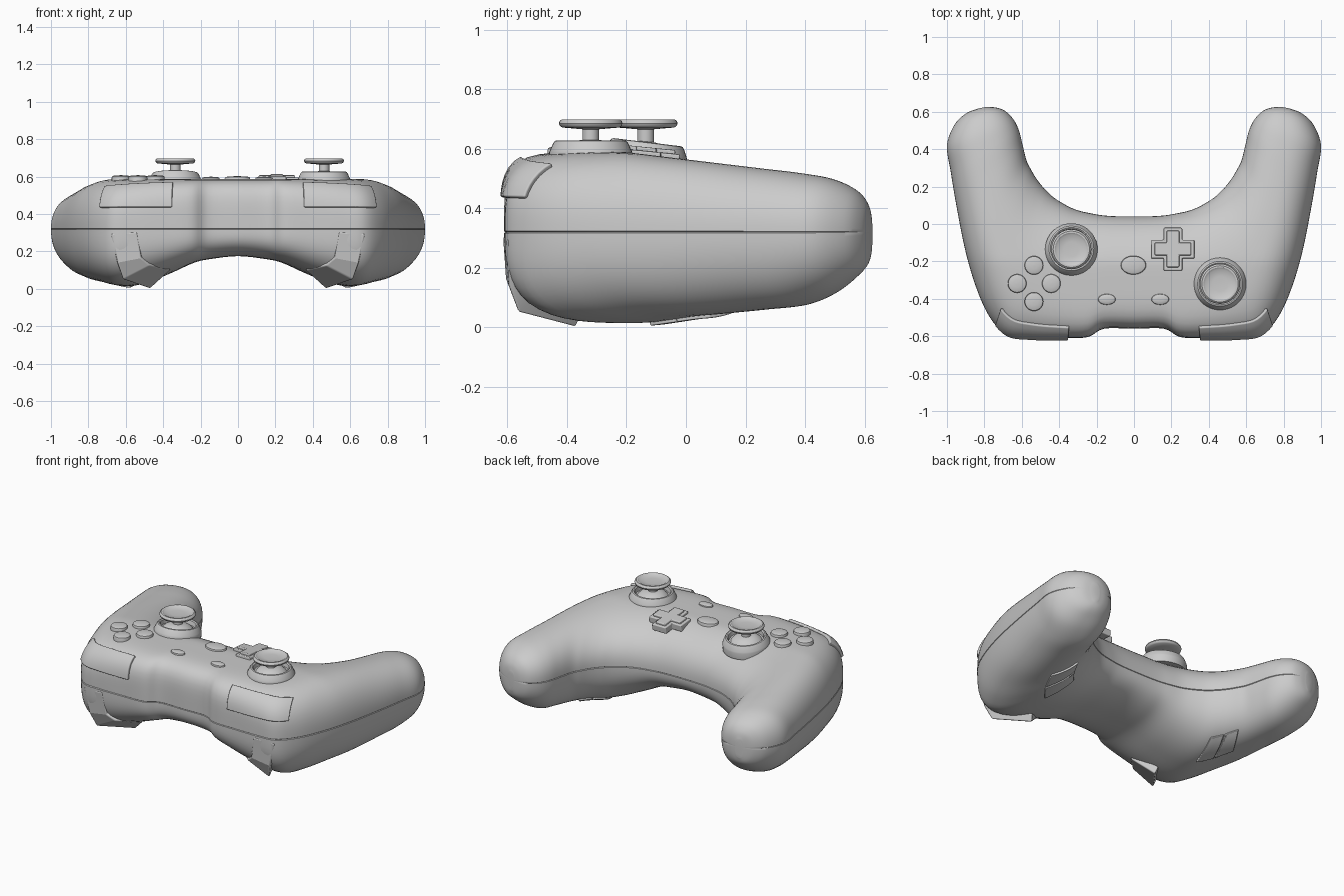
import bpy, bmesh, math
from mathutils import Vector, Matrix

if "Cube" in bpy.data.objects:
    bpy.data.objects.remove(bpy.data.objects["Cube"])

SEAM = 0.32

# Right-half stations: outer x,y / inner x,y / top scale / bottom z / outer squareness
HALF = [
    (0.00, -.56, 0.00, .040, 1.0, .175, 5), (0.16, -.56, 0.13, .043, 1.0, .16, 5),
    (0.25, -.605, .22, .055, 1.0, .14, 5), (0.40, -.61, .32, .080, 1.0, .085, 4.5),
    (0.56, -.61, .42, .135, 1.0, .035, 3.8), (0.68, -.595, .48, .19, 1.0, .015, 3.2),
    (0.77, -.50, .52, .24, 1.0, .022, 2.7), (0.84, -.35, .55, .29, 1.0, .035, 2.4),
    (0.90, -.15, .575, .34, 1.0, .045, 2.3), (0.95, .10, .595, .42, 1.0, .06, 2.2),
    (0.98, .28, .615, .50, 1.0, .075, 2.2), (1.0, .42, .645, .56, .96, .115, 2.2),
    (0.96, .53, .69, .605, .80, .17, 2.2), (0.90, .59, .74, .623, .56, .21, 2.2),
    (0.835, .617, .79, .626, .28, .25, 2.2)]
N = len(HALF) - 1
STATIONS = [(-s[0], s[1], -s[2]) + s[3:] for s in HALF[:0:-1]] + HALF


def section(t):
    """Catmull-Rom interpolation of the stations; t runs from -N to N."""
    f = min(max(t + N, 0), 2 * N)
    i = min(int(f), 2 * N - 1)
    w = f - i
    p = [STATIONS[min(max(i + k, 0), 2 * N)] for k in (-1, 0, 1, 2)]
    return [.5 * (2 * b + (c - a) * w + (2 * a - 5 * b + 4 * c - d) * w * w
                  + (3 * b - a - 3 * c + d) * w ** 3) for a, b, c, d in zip(*p)]


def surface(t, ang, groove=1.0):
    """Point on the body skin: ang 0 = outer seam, pi = inner seam."""
    ox, oy, ix, iy, top, bot, n = section(t)
    c, s = math.cos(ang), math.sin(ang)
    if c < 0:
        n = 2.4
    elif s < 0:
        n = min(n, 3)
    r = (abs(c) ** n + abs(s) ** n) ** (-1 / n)
    u, v = c * r * groove, s * r
    x = (ox + ix) / 2 + (ox - ix) / 2 * u
    y = (oy + iy) / 2 + (oy - iy) / 2 * u
    ztop = .588 - .12 * max(0, y + .2)
    z = SEAM + v * ((ztop - SEAM) * top if v > 0 else SEAM - bot)
    return Vector((x, y, z))


def finish(name, bm, bevel=0, mirror=False, thick=0, angle=35):
    bmesh.ops.recalc_face_normals(bm, faces=bm.faces)
    me = bpy.data.meshes.new(name)
    bm.to_mesh(me)
    bm.free()
    ob = bpy.data.objects.new(name, me)
    bpy.context.collection.objects.link(ob)
    bpy.ops.object.select_all(action='DESELECT')
    ob.select_set(True)
    bpy.context.view_layer.objects.active = ob
    bpy.ops.object.shade_smooth_by_angle(angle=math.radians(angle))
    if thick:
        m = ob.modifiers.new("thickness", 'SOLIDIFY')
        m.thickness, m.offset = thick, 0
    if bevel:
        m = ob.modifiers.new("bevel", 'BEVEL')
        m.width, m.segments, m.limit_method = bevel, 2, 'ANGLE'
        m.harden_normals = True
    if mirror:
        ob.modifiers.new("mirror", 'MIRROR')
    return ob


def bridge(bm, rings, closed=True):
    vs = [[bm.verts.new(p) for p in ring] for ring in rings]
    n = len(vs[0])
    for a, b in zip(vs, vs[1:]):
        for j in range(n if closed else n - 1):
            k = (j + 1) % n
            bm.faces.new((a[j], a[k], b[k], b[j]))
    return vs


def patch(name, t0, t1, a0, a1, thick):
    """Raised panel that follows the body skin, on both sides."""
    bm = bmesh.new()
    bridge(bm, [[surface(t0 + (t1 - t0) * i / 14, a0 + (a1 - a0) * j / 6)
                 for j in range(7)] for i in range(15)], closed=False)
    return finish(name, bm, bevel=.007, mirror=True, thick=thick)


def lathe(name, profile, loc, tilt=0, sx=1, sy=1, segs=40):
    bm = bmesh.new()
    rings = [[(r * sx * math.cos(2 * math.pi * k / segs), r * sy * math.sin(2 * math.pi * k / segs), z)
              for k in range(segs)] for r, z in profile]
    vs = bridge(bm, rings)
    bm.faces.new(vs[0])
    bm.faces.new(vs[-1])
    bm.transform(Matrix.Translation(loc) @ Matrix.Rotation(tilt, 4, 'X'))
    return finish(name, bm)


# Body shell with a fine seam groove all round
angles = [(2 * math.pi * k / 64, 1) for k in range(64)]
angles[0], angles[32] = (0, .985), (math.pi, .985)
for base in (0, math.pi):
    angles += [((base + d) % (2 * math.pi), 1) for d in (-.012, .012)]
angles.sort()
bm = bmesh.new()
rings = bridge(bm, [[surface(i / 5, a, g) for a, g in angles] for i in range(-5 * N, 5 * N + 1)])
bm.faces.new(rings[0])
bm.faces.new(rings[-1])
finish("body", bm)

# Shoulder buttons and rear paddles
patch("shoulder_button", 2.7, 5.6, .41, .84, .03)
patch("rear_paddle_front", 5.2, 6.3, math.pi + .88, math.pi + 1.4, .022)
patch("rear_paddle_back", 6.38, 7.5, math.pi + .88, math.pi + 1.4, .022)

# Triggers: curved blade, inner and outer edge plus depth at each step
steps = [((.54, -.615, .305), (.68, -.602, .295), (0, .08, 0)),
         ((.515, -.605, .165), (.645, -.595, .14), (0, .08, .02)),
         ((.47, -.575, .125), (.615, -.562, .05), (0, .06, .06)),
         ((.36, -.46, .10), (.47, -.37, .0), (.01, .02, .04))]
bm = bmesh.new()
rings = bridge(bm, [[Vector(l), Vector(r), Vector(r) + Vector(d), Vector(l) + Vector(d)]
                    for l, r, d in steps])
bm.faces.new(rings[0])
bm.faces.new(rings[-1])
finish("trigger", bm, bevel=.008, mirror=True, angle=20)

# Thumbsticks: collar ring with a domed socket, then stem and dished cap
collar = [(.14, -.04), (.14, 0), (.137, .008), (.126, .032), (.12, .04), (.112, .042),
          (.105, .036), (.1, .012), (.09, .012), (.075, .028), (.05, .04), (.02, .045)]
stick = [(.028, .6), (.028, .665), (.06, .668), (.096, .671), (.104, .677), (.107, .685),
         (.104, .693), (.097, .698), (.088, .698), (.078, .691), (.04, .688), (.01, .687)]
for side, x, y, z, tilt in (("left", -.335, -.135, .58, -.12), ("right", .46, -.32, .586, 0)):
    lathe(side + "_stick_collar", collar, (x, y, z), tilt)
    lathe(side + "_stick", stick, (x, y, 0))

# Round and oval buttons
dome = [(1, -.03), (1, .012), (.95, .018), (.8, .021), (.4, .023), (.05, .024)]
buttons = [("face_button", -.535 + dx, -.318 + dy, .05, .05, .584)
           for dx, dy in ((0, .097), (-.09, 0), (.093, 0), (0, -.097))]
buttons += [("home_button", -.003, -.22, .068, .05, .579),
            ("menu_button", .14, -.403, .047, .029, .576),
            ("view_button", -.145, -.403, .047, .029, .576)]
for name, x, y, rx, ry, z in buttons:
    lathe(name, dome, (x, y, z), 0, rx, ry, 32)

# Directional pad: raised rim and inner cross
for name, a, w, h in (("pad_rim", .115, .05, .012), ("pad_cross", .098, .034, .025)):
    cross = [(a, -w), (a, w), (w, w), (w, a), (-w, a), (-w, w),
             (-a, w), (-a, -w), (-w, -w), (-w, -a), (w, -a), (w, -w)]
    bm = bmesh.new()
    vs = bridge(bm, [[(x, y, z) for x, y in cross] for z in (-.03, h)])
    bm.faces.new(vs[0])
    bm.faces.new(vs[1])
    bm.transform(Matrix.Translation((.208, -.135, .58)) @ Matrix.Rotation(-.1, 4, 'X'))
    finish(name, bm, bevel=.006)
